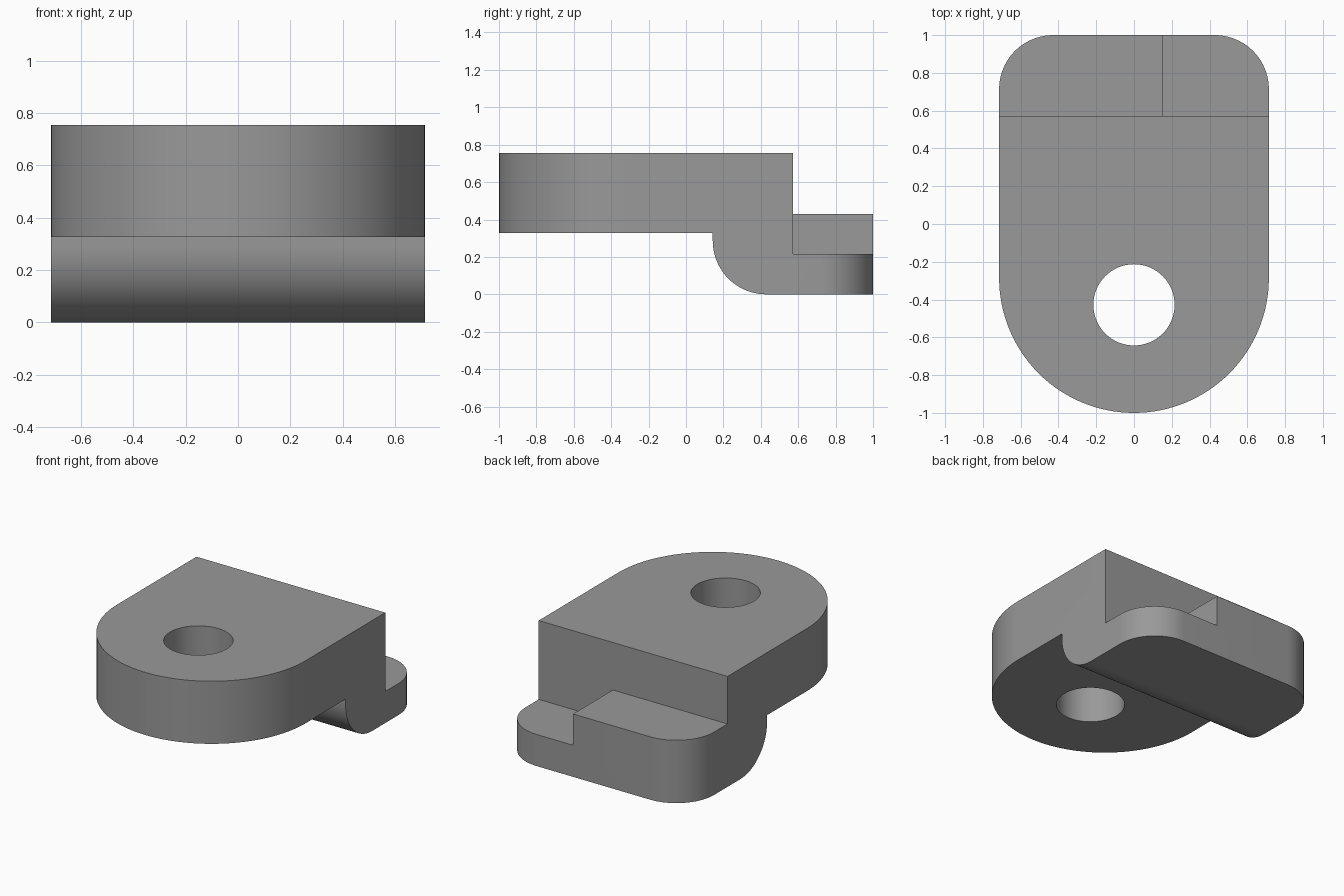
import bpy, bmesh, math
from mathutils import Vector

if "Cube" in bpy.data.objects:
    bpy.data.objects.remove(bpy.data.objects["Cube"])

W = 0.714      # half width, also radius of the rounded front
R = 0.286      # corner radius

grey = bpy.data.materials.new("plain grey")
grey.diffuse_color = (0.32, 0.32, 0.32, 1)
grey.use_nodes = True
grey.node_tree.nodes["Principled BSDF"].inputs["Base Color"].default_value = grey.diffuse_color


def arc(cx, cy, r, a0, a1, n):
    return [(cx + r * math.cos(math.radians(a0 + (a1 - a0) * i / n)),
             cy + r * math.sin(math.radians(a0 + (a1 - a0) * i / n))) for i in range(n + 1)]


def prism(name, pts, place, depth):
    """Extrude a 2D outline; place maps (u, v) to 3D and depth is the extrusion."""
    bm = bmesh.new()
    face = bm.faces.new([bm.verts.new(place(u, v)) for u, v in pts])
    ext = bmesh.ops.extrude_face_region(bm, geom=[face])
    bmesh.ops.translate(bm, vec=Vector(depth),
                        verts=[v for v in ext["geom"] if isinstance(v, bmesh.types.BMVert)])
    bmesh.ops.recalc_face_normals(bm, faces=bm.faces[:])
    mesh = bpy.data.meshes.new(name)
    bm.to_mesh(mesh)
    bm.free()
    obj = bpy.data.objects.new(name, mesh)
    bpy.context.collection.objects.link(obj)
    mesh.materials.append(grey)
    return obj


def combine(target, tool, operation):
    bpy.context.view_layer.objects.active = target
    mod = target.modifiers.new(operation.lower(), 'BOOLEAN')
    mod.operation, mod.object, mod.solver = operation, tool, 'EXACT'
    bpy.ops.object.modifier_apply(modifier=mod.name)
    bpy.data.objects.remove(tool)


# Stepped side profile (y, z) with the rounded underside, run across the width
side = [(-1.2, 0.327), (-1.2, 0.755), (0.571, 0.755), (0.571, 0.43), (1.2, 0.43), (1.2, 0)]
side += arc(0.143 + R, R, R, 270, 180, 20) + [(0.143, 0.327)]
body = prism("bracket_body", side, lambda y, z: (-1, y, z), (2, 0, 0))

# Plan outline: semicircular front, two rounded back corners
plan = arc(0, -1 + W, W, 180, 360, 64)
plan += arc(W - R, 1 - R, R, 0, 90, 20) + arc(R - W, 1 - R, R, 90, 180, 20)
combine(body, prism("plan_outline", plan, lambda x, y: (x, y, -0.2), (0, 0, 1.2)), 'INTERSECT')

# Through hole
hole = arc(0, -0.428, 0.215, 0, 360, 64)[:-1]
combine(body, prism("hole_cutter", hole, lambda x, y: (x, y, -0.2), (0, 0, 1.2)), 'DIFFERENCE')

# Lowered right part of the rear ledge
notch = [(0.154, 0.571), (1, 0.571), (1, 1.2), (0.154, 1.2)]
combine(body, prism("notch_cutter", notch, lambda x, y: (x, y, 0.216), (0, 0, 0.3)), 'DIFFERENCE')

# Smooth curves, sharp edges
bpy.ops.object.select_all(action='DESELECT')
body.select_set(True)
bpy.context.view_layer.objects.active = body
bpy.ops.object.shade_smooth_by_angle(angle=math.radians(30))
